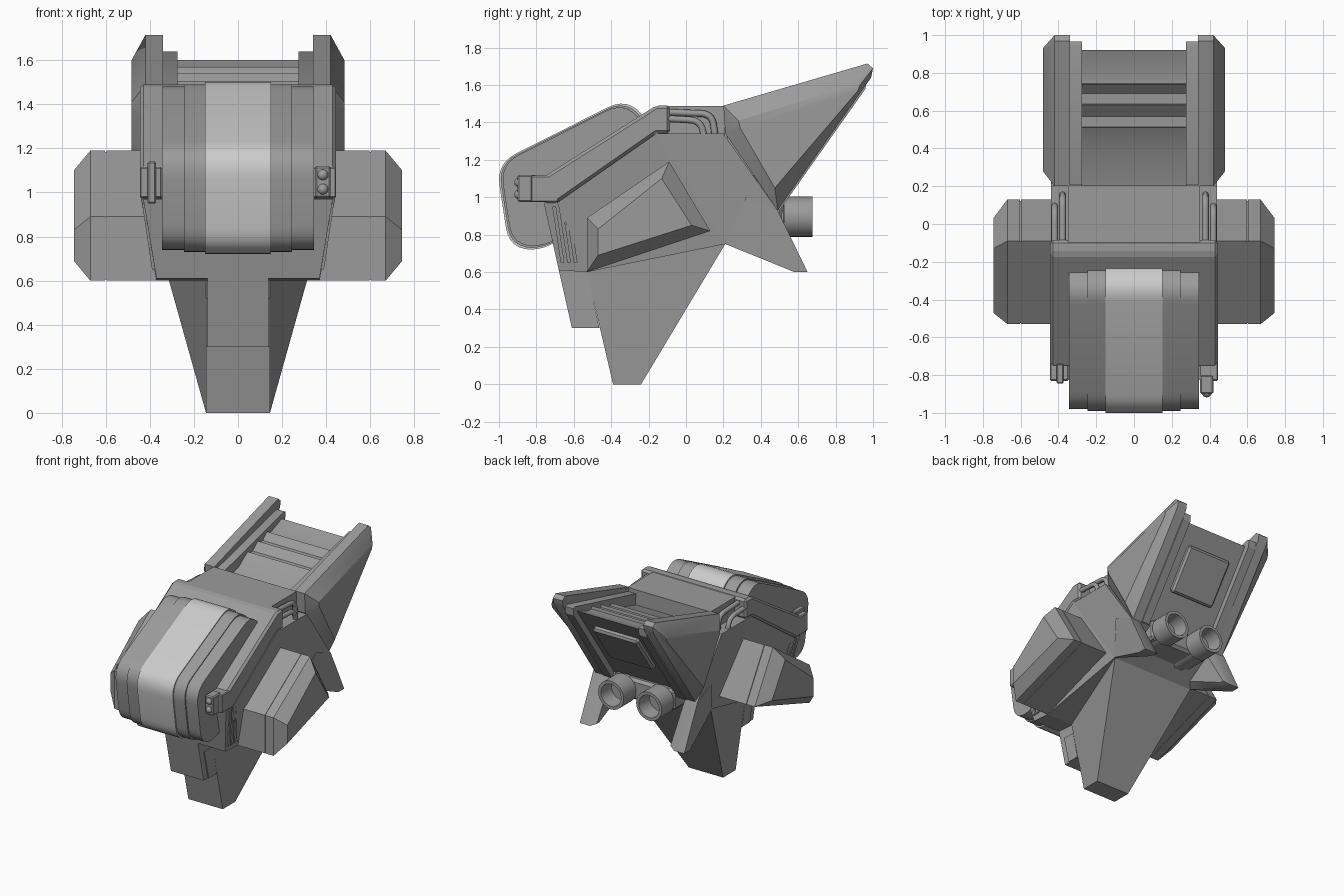
import bpy, bmesh, math
from mathutils import Vector

if "Cube" in bpy.data.objects:
    bpy.data.objects.remove(bpy.data.objects["Cube"])


def paint(name, v):
    m = bpy.data.materials.new(name)
    m.diffuse_color = (v, v, v, 1)
    m.use_nodes = True
    m.node_tree.nodes["Principled BSDF"].inputs["Base Color"].default_value = m.diffuse_color
    return m


GREY = paint("hull grey", 0.33)
LIGHT = paint("pale grey", 0.6)


# Bevelled parts keep flat chamfers, the rest is smoothed by angle
def finish(ob, mat, bevel=0, angle=30):
    ob.data.materials.append(mat)
    if bevel:
        b = ob.modifiers.new("edge", 'BEVEL')
        b.width, b.segments, b.limit_method = bevel, 1, 'ANGLE'
        return
    bpy.ops.object.select_all(action='DESELECT')
    ob.select_set(True)
    bpy.context.view_layer.objects.active = ob
    bpy.ops.object.shade_smooth_by_angle(angle=math.radians(angle))


# Loft (y, z) outlines along x; x may be one value or one value per point
def loft(name, sections, mat=GREY, bevel=0, both=False):
    for s in ((1, -1) if both else (1,)):
        bm = bmesh.new()
        rings = []
        for x, pts in sections:
            xs = x if isinstance(x, (list, tuple)) else [x] * len(pts)
            rings.append([bm.verts.new((s * a, y, z)) for a, (y, z) in zip(xs, pts)])
        n = len(rings[0])
        for p, q in zip(rings, rings[1:]):
            for i in range(n):
                bm.faces.new((p[i], p[(i + 1) % n], q[(i + 1) % n], q[i]))
        bm.faces.new(rings[0])
        bm.faces.new(rings[-1])
        bmesh.ops.recalc_face_normals(bm, faces=bm.faces)
        side = ("_right" if s > 0 else "_left") if both else ""
        me = bpy.data.meshes.new(name + side)
        bm.to_mesh(me)
        bm.free()
        ob = bpy.data.objects.new(name + side, me)
        bpy.context.collection.objects.link(ob)
        finish(ob, mat, bevel)


def prism(name, pts, x0, x1, **kw):
    loft(name, [(x0, pts), (x1, pts)], **kw)


# Symmetric solid with its own half width at each outline point
def tapered(name, pts, halves, **kw):
    loft(name, [([-h for h in halves], pts), (halves, pts)], **kw)


def box(y0, y1, z0, z1):
    return [(y0, z0), (y1, z0), (y1, z1), (y0, z1)]


# Round each corner of an outline
def rounded(pts, r, steps=6):
    out = []
    for i, p in enumerate(pts):
        p = Vector(p)
        a, b = Vector(pts[i - 1]), Vector(pts[(i + 1) % len(pts)])
        a, b = p + (a - p).normalized() * r, p + (b - p).normalized() * r
        for k in range(steps + 1):
            t = k / steps
            out.append(tuple(a * (1 - t) ** 2 + p * 2 * t * (1 - t) + b * t * t))
    return out


def scaled(pts, f, c=(-0.6, 1.1)):
    return [(c[0] + (y - c[0]) * f, c[1] + (z - c[1]) * f) for y, z in pts]


# Main body, narrowing downwards, and upper deck
tapered("front_core", [(-.69, .97), (-.16, 1.34), (.21, .75), (-.53, .6)], [.44, .44, .36, .37])
tapered("rear_core", [(-.16, 1.34), (.2, 1.34), (.49, .93), (.21, .75)], [.44, .44, .44, .36])
prism("upper_deck", box(-.12, .205, 1.33, 1.487), -.35, .35)
prism("front_shell", [(-.16, 1.49), (-.085, 1.49), (-.085, 1.34), (-.16, 1.34), (-.69, .97), (-.76, .97),
                      (-.76, 1.11)], -.445, .445, bevel=.016)
tapered("chin", [(-.76, .97), (-.6, 1.0), (-.53, .6), (-.68, .61)], [.43, .43, .37, .37])
for i in range(3):  # cheek vent slats
    y = -.715 + i * .035
    loft(f"cheek_slat_{i}", [(.37, [(y, .95), (y + .02, .95), (y + .065, .65), (y + .045, .65)]),
                             ([.435, .435, .39, .39], [(y, .95), (y + .02, .95), (y + .065, .65), (y + .045, .65)])],
         both=True)

# Visor in three stepped bands
visor = rounded([(-1.015, 1.18), (-.31, 1.535), (-.17, 1.36), (-.72, .72), (-.945, .72)], .12)
prism("visor_band", visor, -.15, .15, mat=LIGHT)
prism("visor_inner_side", scaled(visor, .975), -.245, .245)
prism("visor_outer_side", scaled(visor, .95), -.345, .345)

# Cheek blocks, left blade and right twin lamp
prism("cheek_block", box(-.83, -.68, .975, 1.115), .345, .445, bevel=.006, both=True)
prism("left_blade", box(-.845, -.74, .95, 1.14), -.41, -.372, bevel=.006)
prism("lamp_box", box(-.9, -.8, .975, 1.12), .35, .42, bevel=.008)
for z in (1.015, 1.08):
    bpy.ops.mesh.primitive_uv_sphere_add(segments=16, ring_count=8, radius=.026, location=(.385, -.892, z))
    bpy.context.object.name = "lamp"
    finish(bpy.context.object, GREY)

# Keel with chin plates
tapered("keel", [(-.53, .6), (.21, .75), (-.24, 0), (-.39, 0)], [.145, .355, .145, .145])
prism("chin_plate", [(-.68, .61), (-.53, .61), (-.463, .3), (-.61, .3)], -.138, .138)
prism("chin_plate_rib", [(-.612, .52), (-.512, .52), (-.463, .3), (-.56, .3)], -.146, .146)

# Side pods with a seam and a tapered cap
pod = [(-.53, .6), (-.53, .89), (-.09, 1.19), (.13, .82)]
cap = [(-.47, .69), (-.47, .83), (-.13, 1.1), (.03, .85)]
prism("pod_root", pod, .34, .597, both=True)
prism("pod_seam", scaled(pod, .98, (-.25, .87)), .59, .61, both=True)
loft("pod_cap", [(.603, pod), (.67, pod), (.745, cap)], both=True)

# Tail wings with tapered outer faces
wing = [(.2, 1.49), (.97, 1.715), (1.0, 1.69), (.99, 1.64), (.49, .93), (.21, 1.34)]
face = [(.28, 1.41), (.9, 1.6), (.93, 1.6), (.92, 1.57), (.475, 1.05), (.29, 1.37)]
loft("tail_wing", [(.34, wing), (.42, wing), (.483, face)], both=True)
prism("tail_rail", [(.21, 1.46), (.94, 1.64), (.965, 1.635), (.96, 1.58), (.5, .93), (.22, 1.3)], .275, .342, both=True)

# Tail centre: rising floor, three stepped louvres, recessed back with a hatch
saw = [(.2, 1.37), (.4, 1.43)]
for y, z in ((.51, 1.505), (.63, 1.54), (.74, 1.57)):
    saw += [(y, z), (y + .004, z - .022), (y + .06, z - .018)]
prism("tail_louvres", saw + [(.92, 1.6), (.9, 1.57), (.46, .95), (.2, 1.3)], -.28, .28)
prism("tail_hatch", [(.61, 1.195), (.82, 1.49), (.865, 1.46), (.655, 1.165)], -.19, .19, bevel=.015)

# Lower rear fins
fin = [(.21, .75), (.58, .6), (.65, .6), (.49, .93), (.32, 1.0)]
fin_in = [(.26, .78), (.6, .62), (.63, .62), (.46, .9), (.34, .95)]
loft("rear_fin", [(.31, fin_in), (.355, fin), ([.365, .44, .44, .44, .44], fin)], both=True)

# Twin hollow exhausts
prism("exhaust_mount", box(.3, .52, .82, .98), -.26, .26, bevel=.02)
for side, x in (("right", .16), ("left", -.16)):
    bm = bmesh.new()
    profile = [(0, .3), (.09, .3), (.09, .52), (.108, .525), (.108, .675), (.085, .675), (.075, .56), (0, .56)]
    vs = [bm.verts.new((r, y, 0)) for r, y in profile]
    es = [bm.edges.new(e) for e in zip(vs, vs[1:])]
    bmesh.ops.spin(bm, geom=vs + es, cent=(0, 0, 0), axis=(0, 1, 0), angle=math.tau, steps=24)
    bmesh.ops.remove_doubles(bm, verts=bm.verts, dist=.0005)
    bmesh.ops.recalc_face_normals(bm, faces=bm.faces)
    me = bpy.data.meshes.new("exhaust_" + side)
    bm.to_mesh(me)
    bm.free()
    ob = bpy.data.objects.new("exhaust_" + side, me)
    ob.location = (x, 0, .895)
    bpy.context.collection.objects.link(ob)
    finish(ob, GREY)

# Shoulder pipes
for s in (1, -1):
    for i, (x, z, y) in enumerate(((.378, 1.455, .14), (.42, 1.42, .08))):
        cu = bpy.data.curves.new("shoulder_pipe", 'CURVE')
        cu.dimensions, cu.bevel_depth, cu.bevel_resolution = '3D', .018, 2
        cu.use_fill_caps = True
        path = rounded([(-.1, z), (y, z - .01), (y + .015, 1.33)], .06)[7:14]
        path = [(-.1, z)] + path + [(y + .015, 1.33)]
        sp = cu.splines.new('POLY')
        sp.points.add(len(path) - 1)
        for p, (py, pz) in zip(sp.points, path):
            p.co = (s * x, py, pz, 1)
        cu.materials.append(GREY)
        bpy.context.collection.objects.link(bpy.data.objects.new(f"shoulder_pipe_{i}", cu))
